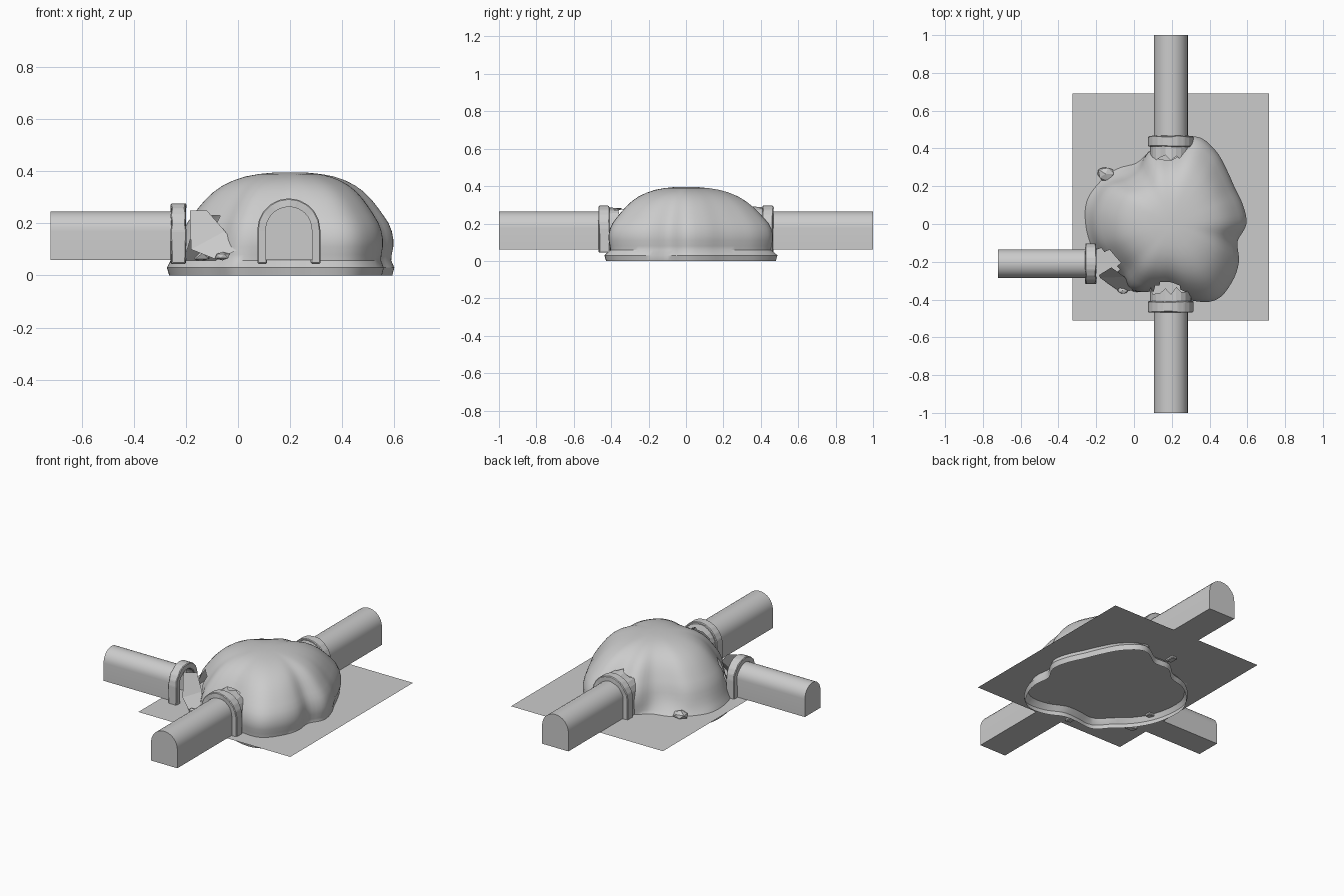
import bpy, bmesh, random
from math import sin, cos, pi
from mathutils import Vector, Matrix

random.seed(4)
if "Cube" in bpy.data.objects:
    bpy.data.objects.remove(bpy.data.objects["Cube"])

stone = bpy.data.materials.new("grey_stone")
stone.use_nodes = True
stone.diffuse_color = (0.6, 0.6, 0.6, 1)
stone.node_tree.nodes["Principled BSDF"].inputs["Base Color"].default_value = (0.6, 0.6, 0.6, 1)


def finish(name, bm, smooth=None, normals=True):
    if normals:
        bmesh.ops.recalc_face_normals(bm, faces=bm.faces)
    mesh = bpy.data.meshes.new(name)
    bm.to_mesh(mesh)
    bm.free()
    mesh.materials.append(stone)
    obj = bpy.data.objects.new(name, mesh)
    bpy.context.collection.objects.link(obj)
    if smooth:
        bpy.ops.object.select_all(action="DESELECT")
        obj.select_set(True)
        bpy.context.view_layer.objects.active = obj
        bpy.ops.object.shade_smooth_by_angle(angle=smooth)
    return obj


def spline(values, t):
    """Closed smooth interpolation through evenly spaced values."""
    n = len(values)
    i, u = int(t * n), t * n - int(t * n)
    a, b, c, d = (values[(i + k) % n] for k in (-1, 0, 1, 2))
    return b + u * ((c - a) + u * (2 * a - 5 * b + 4 * c - d + u * (3 * b - a - 3 * c + d))) / 2


# Dome outlines: radius every 15 degrees around CENTRE, at wall height and at the floor
CENTRE = Vector((0.2, 0, 0))
WALL = [.395, .39, .385, .41, .455, .48, .40, .41, .34, .345, .40, .415,
        .415, .405, .38, .37, .40, .37, .36, .42, .465, .445, .41, .36]
FLOOR = WALL[:8] + [.38, .42, .45, .475, .465, .45, .43, .41, .42] + WALL[17:]
# Height, width, share of floor outline, share of round outline
LEVELS = [(0, .99, 1, 0), (.03, 1.01, 1, 0), (.058, .98, 1, 0), (.08, .985, .7, 0),
          (.11, 1, .3, 0), (.14, 1, .1, 0), (.17, .985, 0, 0), (.2, .955, 0, .02),
          (.23, .905, 0, .05), (.26, .85, 0, .1), (.29, .79, 0, .15), (.32, .715, 0, .22),
          (.345, .63, 0, .3), (.365, .53, 0, .4), (.38, .42, 0, .5), (.389, .3, 0, .7),
          (.394, .18, 0, .9), (.396, .08, 0, 1)]
SEGMENTS = 96

# Tunnels: name, direction angle, axis point, inner end, outer end, half width, arch springing height
TUNNELS = [("front", -pi / 2, (.195, 0), .41, 1.0, .09, .175),
           ("back", pi / 2, (.195, 0), .41, 1.0, .09, .175),
           ("side", pi, (0, -.21), .2, .72, .076, .17)]
GROUND = .06


def in_tunnel(p):
    for _, ang, axis, inner, _, half, spring in TUNNELS:
        d = Vector((cos(ang), sin(ang)))
        q = Vector((p.x - axis[0], p.y - axis[1]))
        across = abs(q.x * d.y - q.y * d.x)
        if q.dot(d) > .08 and p.z > GROUND and across < half:
            if p.z < spring or across ** 2 + (p.z - spring) ** 2 < half ** 2:
                return True
    return False


# Lumpy dome with its buried skirt, opened at the three doorways
bm = bmesh.new()
rings = []
for z, width, floor, rounded in LEVELS:
    ring = []
    for s in range(SEGMENTS):
        t = s / SEGMENTS
        r = spline(WALL, t) * (1 - floor) + spline(FLOOR, t) * floor
        r = width * (r * (1 - rounded) + .4 * rounded)
        stretch = 1.045 if z < .05 else 1
        ring.append(bm.verts.new(CENTRE + Vector((r * cos(2 * pi * t), stretch * r * sin(2 * pi * t), z))))
    rings.append(ring)
for low, high in zip(rings, rings[1:]):
    for s in range(SEGMENTS):
        n = (s + 1) % SEGMENTS
        bm.faces.new((low[s], low[n], high[n], high[s]))
bm.faces.new(rings[-1])
holes = [f for f in bm.faces if in_tunnel(f.calc_center_median())]
bmesh.ops.delete(bm, geom=holes, context="FACES")
finish("cave_dome", bm, .6, normals=False)

# Flat ground sheet
bm = bmesh.new()
bmesh.ops.create_grid(bm, x_segments=1, y_segments=1, size=.5,
                      matrix=Matrix.Translation((.195, .09, .058)) @ Matrix.Diagonal((1.04, 1.2, 1, 1)))
finish("ground", bm)


def arch_profile(half, spring, bottom, steps):
    pts = [(half, bottom)]
    pts += [(half * cos(pi * k / steps), spring + half * sin(pi * k / steps)) for k in range(steps + 1)]
    return pts + [(-half, bottom)]


def placed(ang, axis):
    """Local x runs along the tunnel, local y across it."""
    return Matrix.Translation((axis[0], axis[1], 0)) @ Matrix.Rotation(ang, 4, "Z")


for name, ang, axis, inner, outer, half, spring in TUNNELS:
    place = placed(ang, axis)

    # Passage: closed at the far end, open towards the cave
    bm = bmesh.new()
    prof = arch_profile(half, spring, GROUND, 16)
    near, far = [[bm.verts.new((x, y, z)) for y, z in prof] for x in (inner + .02, outer)]
    for k in range(len(prof)):
        n = (k + 1) % len(prof)
        bm.faces.new((near[k], near[n], far[n], far[k]))
    bm.faces.new(far)
    bm.transform(place)
    finish(name + "_tunnel", bm, .6)

    # Chunky stone doorway frame
    bm = bmesh.new()
    big = arch_profile(half + .031, spring, .045, 10)
    small = arch_profile(half - .006, spring, .045, 10)
    loops = []
    for prof, xs in ((big, (inner, inner + .057)), (small, (inner + .057, inner))):
        for x in xs:
            loops.append([bm.verts.new((x + random.uniform(-.003, .003), y, z)) for y, z in prof])
    for a, b in zip(loops, loops[1:] + loops[:1]):
        for k in range(len(a) - 1):
            bm.faces.new((a[k], a[k + 1], b[k + 1], b[k]))
    for k in (0, -1):
        bm.faces.new([loop[k] for loop in loops])
    bmesh.ops.bevel(bm, geom=bm.edges[:], offset=.004, segments=1, affect="EDGES")
    bm.transform(place)
    finish(name + "_doorway", bm)

    # Ragged rim joining the dome to the frame
    if name != "side":
        bm = bmesh.new()
        prof = arch_profile(half + .02, spring, GROUND, 12)
        rows = [[bm.verts.new((inner + .02, y, z)) for y, z in prof],
                [bm.verts.new((inner - random.uniform(.035, .08), y, z + random.uniform(-.01, .01)))
                 for y, z in prof]]
        for k in range(len(prof) - 1):
            bm.faces.new((rows[0][k], rows[0][k + 1], rows[1][k + 1], rows[1][k]))
        bm.transform(place)
        finish(name + "_broken_rim", bm)

# Torn wall flap beside the side doorway
bm = bmesh.new()
flap = [bm.verts.new(p) for p in ((-.12, -.23, .25), (-.185, -.27, .25), (-.18, -.285, .1),
                                  (-.08, -.355, .06), (0, -.35, .1), (-.05, -.28, .17))]
bm.faces.new((flap[0], flap[1], flap[2], flap[5]))
bm.faces.new((flap[5], flap[2], flap[3], flap[4]))
finish("torn_wall", bm)

# Loose rocks at the foot of the dome
for name, place, size in (("back_rock", (-.15, .265, .075), (.05, .042, .024)),
                          ("front_rock", (-.06, -.352, .075), (.03, .02, .018))):
    bm = bmesh.new()
    bmesh.ops.create_icosphere(bm, subdivisions=1, radius=1)
    for v in bm.verts:
        v.co *= random.uniform(.85, 1.1)
    bm.transform(Matrix.Translation(place) @ Matrix.Diagonal((*size, 1)))
    finish(name, bm)
